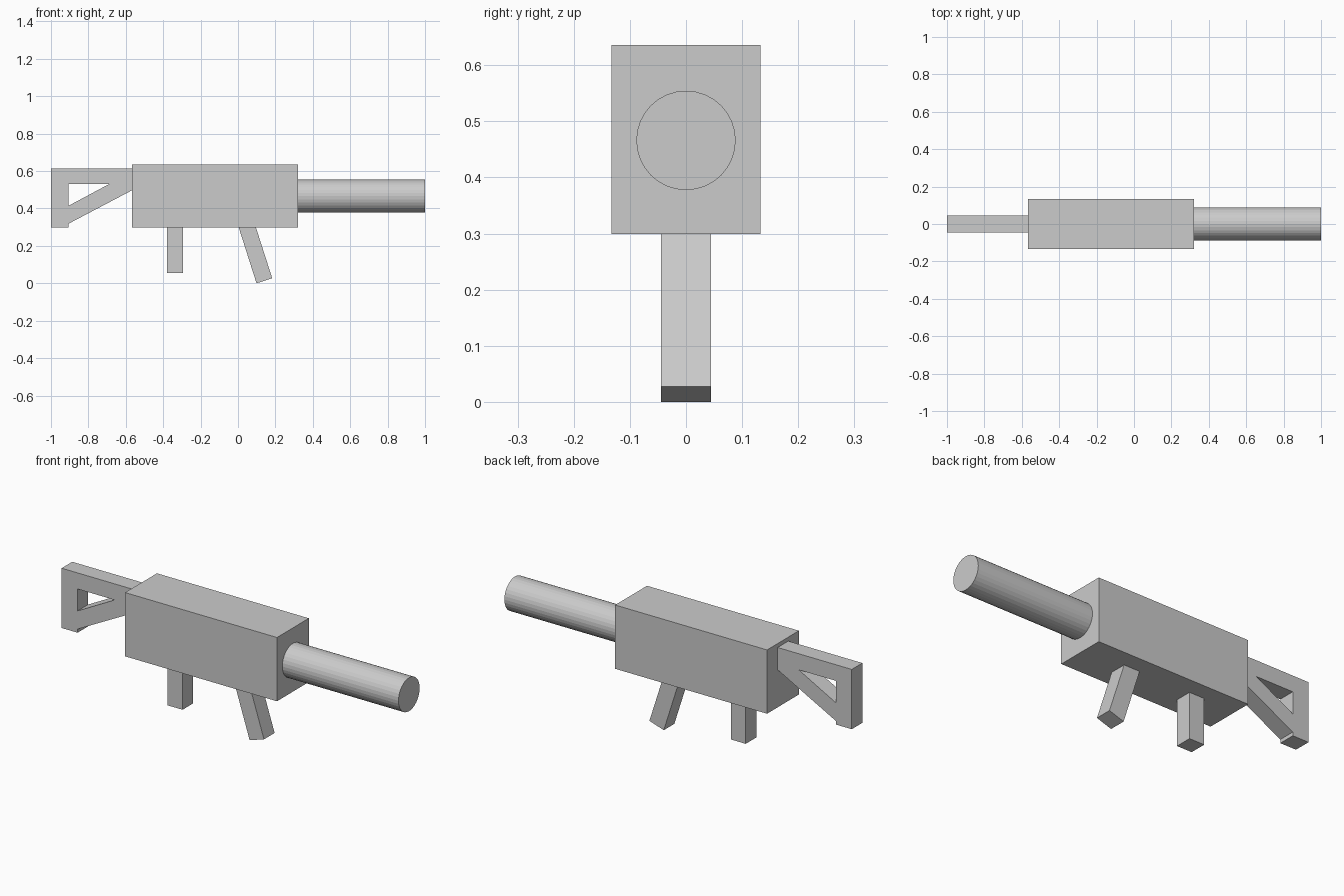
import bpy
import bmesh
import math
from mathutils import Matrix

old = bpy.data.objects.get("Cube")
if old:
    bpy.data.objects.remove(old, do_unlink=True)

# Single grey material
grey = bpy.data.materials.new("plain_grey")
grey.use_nodes = True
grey.diffuse_color = (0.6, 0.6, 0.6, 1)
grey.node_tree.nodes["Principled BSDF"].inputs["Base Color"].default_value = grey.diffuse_color


def finish(name, bm):
    bmesh.ops.recalc_face_normals(bm, faces=bm.faces)
    mesh = bpy.data.meshes.new(name)
    bm.to_mesh(mesh)
    bm.free()
    mesh.materials.append(grey)
    obj = bpy.data.objects.new(name, mesh)
    bpy.context.collection.objects.link(obj)
    return obj


def plate(name, half_width, *outlines):
    """Extrude side-view (x, z) outlines along y; inner outlines become holes."""
    curve = bpy.data.curves.new(name + "_profile", "CURVE")
    curve.dimensions = "2D"
    curve.fill_mode = "BOTH"
    curve.extrude = half_width
    for points in outlines:
        spline = curve.splines.new("POLY")
        spline.points.add(len(points) - 1)
        for p, (x, z) in zip(spline.points, points):
            p.co = (x, z, 0, 1)
        spline.use_cyclic_u = True
    helper = bpy.data.objects.new(name + "_profile", curve)
    bpy.context.collection.objects.link(helper)
    graph = bpy.context.evaluated_depsgraph_get()
    mesh = bpy.data.meshes.new_from_object(helper.evaluated_get(graph))
    bm = bmesh.new()
    bm.from_mesh(mesh)
    bpy.data.objects.remove(helper, do_unlink=True)
    bpy.data.curves.remove(curve)
    bpy.data.meshes.remove(mesh)
    bmesh.ops.remove_doubles(bm, verts=bm.verts, dist=0.0001)
    for f in bm.faces:
        f.smooth = False
    bm.transform(Matrix.Rotation(math.pi / 2, 4, "X"))
    return finish(name, bm)


def box(name, x0, x1, half_width, z0, z1):
    bm = bmesh.new()
    place = Matrix.Translation(((x0 + x1) / 2, 0, (z0 + z1) / 2))
    size = Matrix.Diagonal((x1 - x0, 2 * half_width, z1 - z0, 1))
    bmesh.ops.create_cube(bm, size=1, matrix=place @ size)
    return finish(name, bm)


back, front, bottom, top = -0.567, 0.321, 0.299, 0.636
slim = 0.0443

# Main body and rear grip
box("body", back, front, 0.133, bottom, top)
box("rear_grip", -0.38, -0.293, slim, 0.056, bottom)

# Slanted front grip, its top tucked into the body
plate("front_grip", slim,
      [(0.099, 0.0), (0.183, 0.027), (0.089, 0.32), (-0.003, 0.32)])

# Barrel
bm = bmesh.new()
turn = Matrix.Translation(((front + 1) / 2, 0, 0.466)) @ Matrix.Rotation(math.pi / 2, 4, "Y")
bmesh.ops.create_cone(bm, cap_ends=True, segments=32, radius1=0.0885, radius2=0.0885,
                      depth=1 - front, matrix=turn)
finish("barrel", bm)

# Open stock with a triangular window
plate("stock", slim,
      [(-1, bottom), (-0.907, bottom), (-0.907, 0.318), (back, 0.497),
       (back, 0.615), (-1, 0.615)],
      [(-0.907, 0.414), (-0.907, 0.53), (-0.69, 0.53)])
